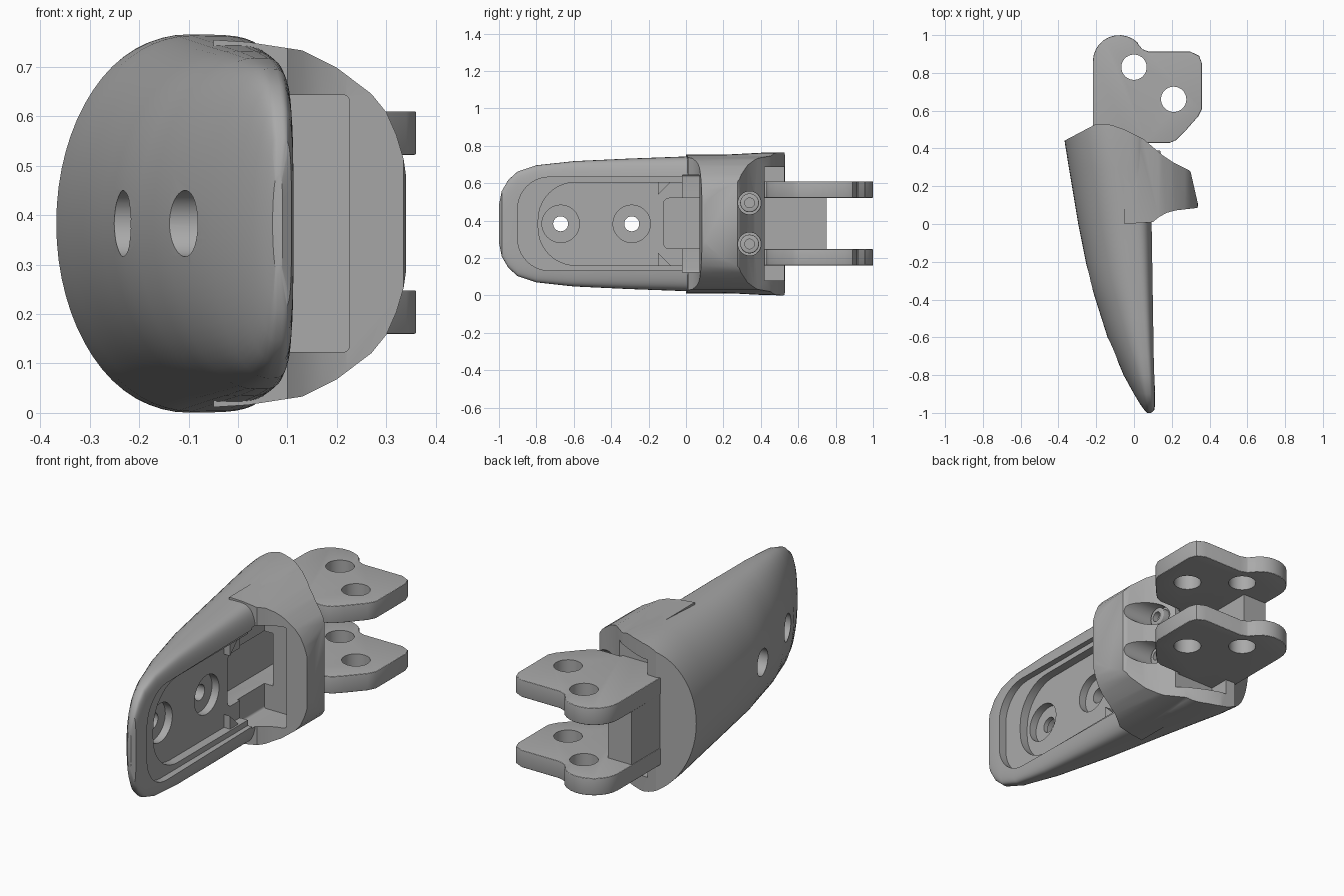
import bpy, bmesh
from math import sin, cos, pi, radians
from mathutils import Vector

cube = bpy.data.objects.get("Cube")
if cube:
    bpy.data.objects.remove(cube)

MID = 0.383
grey = bpy.data.materials.new("satin_grey")
grey.use_nodes = True
grey.diffuse_color = (0.4, 0.4, 0.4, 1)
grey.node_tree.nodes["Principled BSDF"].inputs["Base Color"].default_value = (0.4, 0.4, 0.4, 1)


def finish(name, bm):
    bmesh.ops.recalc_face_normals(bm, faces=bm.faces)
    mesh = bpy.data.meshes.new(name)
    bm.to_mesh(mesh)
    bm.free()
    ob = bpy.data.objects.new(name, mesh)
    bpy.context.collection.objects.link(ob)
    mesh.materials.append(grey)
    return ob


def prism(name, outline, lo, hi, axis="z", bevel=0, corner=0):
    """Extrude a closed outline along an axis; corner rounds the outline, bevel the rims."""
    place = {"x": lambda a, b, c: (c, a, b), "y": lambda a, b, c: (a, c, b),
             "z": lambda a, b, c: (a, b, c)}[axis]
    bm = bmesh.new()
    face = bm.faces.new([bm.verts.new(place(a, b, lo)) for a, b in outline])
    out = bmesh.ops.extrude_face_region(bm, geom=[face])
    shift = Vector(place(0, 0, hi - lo))
    bmesh.ops.translate(bm, vec=shift, verts=[g for g in out["geom"] if isinstance(g, bmesh.types.BMVert)])
    k = "xyz".index(axis)
    along = lambda e: abs(e.verts[0].co[k] - e.verts[1].co[k]) > 1e-4
    if corner:
        bmesh.ops.bevel(bm, geom=[e for e in bm.edges if along(e)], offset=corner,
                        segments=5, profile=0.5, affect="EDGES", clamp_overlap=True)
    if bevel:
        bmesh.ops.bevel(bm, geom=[e for e in bm.edges if not along(e)], offset=bevel,
                        segments=3, profile=0.5, affect="EDGES", clamp_overlap=True)
    return finish(name, bm)


def rect(a0, a1, b0, b1):
    return [(a0, b0), (a1, b0), (a1, b1), (a0, b1)]


def disc(a, b, r, n=40):
    return [(a + r * cos(2 * pi * i / n), b + r * sin(2 * pi * i / n)) for i in range(n)]


def stadium(y0, y1, half, r, n=10):
    """Pocket outline in y and z, rounded at its front end."""
    pts = [(y1, MID - half), (y1, MID + half)]
    for s, a0 in ((1, pi / 2), (-1, pi)):
        pts += [(y0 + r + r * cos(a0 + pi / 2 * i / n),
                 MID + s * (half - r) + r * sin(a0 + pi / 2 * i / n)) for i in range(n + 1)]
    return pts


def boolean(ob, tool, operation="DIFFERENCE"):
    mod = ob.modifiers.new("cut", "BOOLEAN")
    mod.operation, mod.object, mod.solver = operation, tool, "EXACT"
    bpy.context.view_layer.objects.active = ob
    bpy.ops.object.modifier_apply(modifier=mod.name)
    bpy.data.objects.remove(tool)


def lerp(table, y):
    for (y0, *a), (y1, *b) in zip(table, table[1:]):
        if y <= y1:
            t = (y - y0) / (y1 - y0)
            return [p + (q - p) * t for p, q in zip(a, b)]
    return table[-1][1:]


# Tapered shell body: y, outer x, widest x, inner x, half height
stations = [(-1, .07, .08, .09, .1), (-.985, .055, .08, .108, .175), (-.95, .03, .075, .112, .235),
            (-.9, 0, .07, .112, .28), (-.8, -.055, .06, .111, .313), (-.6, -.14, .035, .108, .335),
            (-.3, -.235, 0, .104, .349), (0, -.295, -.035, .1, .36), (.25, -.337, -.07, .1, .372),
            (.44, -.368, -.1, .1, .382), (.6, -.39, -.1, .1, .383)]
bm = bmesh.new()
rings = []
ys = [s[0] for s in stations[:5]] + [-.8 + 1.4 * i / 14 for i in range(1, 15)]
N = 64
for y in ys:
    xo, xm, xi, h = lerp(stations, y)
    ring = []
    for i in range(N):
        c, s = cos(2 * pi * i / N), sin(2 * pi * i / N)
        e = 1 if c < 0 else 0.45
        x = xm + (xi - xm if c > 0 else xm - xo) * abs(c) ** e * (1 if c > 0 else -1)
        ring.append(bm.verts.new((x, y, MID + h * abs(s) ** e * (1 if s > 0 else -1))))
    rings.append(ring)
for a, b in zip(rings, rings[1:]):
    for i in range(N):
        bm.faces.new((a[i], a[(i + 1) % N], b[(i + 1) % N], b[i]))
bm.faces.new(rings[0])
bm.faces.new(rings[-1])
body = finish("shell_body", bm)

# Slanted back end
back = [(-.5, .37), (-.37, .44), (-.2, .53), (-.12, .525), (-.05, .5), (.05, .45), (.15, .36),
        (.3, .25), (.3, .8), (-.5, .8)]
boolean(body, prism("back_cutter", back, -.2, 1))

# Raised hump, rounded in both directions
plan = [(-.05, 0), (.1, .01), (.13, .035), (.17, .058), (.22, .072), (.335, .085), (.34, .1),
        (.3, .275), (.29, .285), (.21, .325), (.15, .365), (.05, .45), (-.05, .5)]
hump = prism("hump", plan, 0, .766)
half = [(.342, .08), (.335, .13), (.32, .18), (.3, .225), (.27, .262), (.2, .315), (.13, .35), (.02, .367),
        (-.06, .372)]
front = [(x, MID - z) for x, z in reversed(half)] + [(x, MID + z) for x, z in half]
boolean(hump, prism("hump_limit", front, -.2, .7, "y"), "INTERSECT")
boolean(body, hump, "UNION")

# Open pocket: shallow rim, deep floor, hump window and tunnel to the back
boolean(body, prism("rim_pocket", stadium(-.9, .06, .25, .17), .07, .5, "x"))
boolean(body, prism("floor_pocket", stadium(-.79, .06, .222, .2), .025, .5, "x"))
boolean(body, prism("window", rect(.01, .225, MID - .26, MID + .26), -.02, .2, "y", corner=.012))
boolean(body, prism("tunnel", rect(-.12, .6, .25, .52), -.08, .06, "x", corner=.03))
boolean(body, prism("rear_recess", rect(.42, .6, .08, .686), -.15, .2, "x"))

# Fastener holes with recesses on both faces
for y, outer in ((-.67, -.04), (-.29, -.1)):
    boolean(body, prism("hole", disc(y, MID, .04), -.5, .3, "x"))
    boolean(body, prism("inner_recess", disc(y, MID, .1), -.015, .3, "x"))
    boolean(body, prism("outer_recess", disc(y, MID, .067), -.5, outer, "x"))

# Scooped screw seats behind the hump
for z in (.275, .495):
    boolean(body, prism("scoop", disc(.34, z, .062), .1, .5, "x"))

# Screws
for side, z in (("lower", .275), ("upper", .495)):
    screw = prism(side + "_screw", disc(.34, z, .05), .07, .14, "x", bevel=.008)
    boolean(screw, prism("socket", disc(.34, z, .026), .11, .3, "x"))

# Hinge lugs
lug = [(-.218, .3), (.05, .3), (.07, .43), (.19, .43), (.225, .445), (.265, .485), (.34, .57), (.36, .61),
       (.36, .85), (.345, .89), (.3, .912), (.08, .912), (.045, .925), (.02, .955)]
lug += [(-.078 + .14 * cos(a), .86 + .14 * sin(a)) for a in [radians(45 + 13.5 * i) for i in range(11)]]
for side, z in (("lower", .16), ("upper", .522)):
    ob = prism(side + "_hinge_lug", lug, z, z + .088, bevel=.01)
    for x, y in ((0, .83), (.21, .66)):
        boolean(ob, prism("pin_hole", disc(x, y, .067), -.1, 1))

# Web joining the lugs
prism("hinge_web", rect(-.216, -.08, .3, .75), .24, .53)

# Gussets in the pocket corners
for side, s in (("lower", -1), ("upper", 1)):
    prism(side + "_gusset", [(-.15, MID + s * .225), (-.15, MID + s * .155), (-.08, MID + s * .225)],
          .02, .06, "x")

for ob in bpy.context.scene.objects:
    if ob.type == "MESH":
        bpy.ops.object.select_all(action="DESELECT")
        ob.select_set(True)
        bpy.context.view_layer.objects.active = ob
        bpy.ops.object.shade_smooth_by_angle(angle=radians(28))
